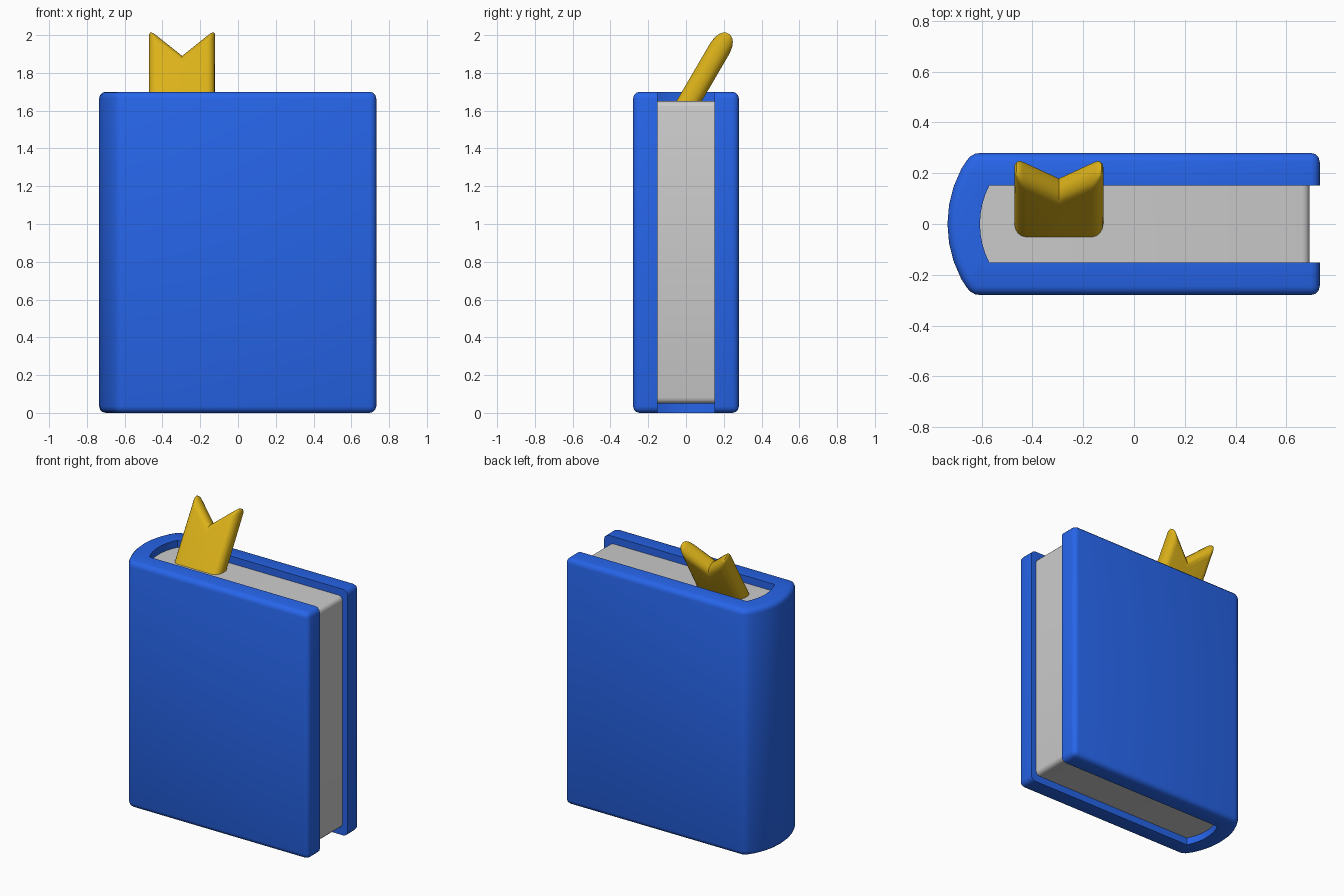
import bpy, bmesh, math
from mathutils import Matrix, Vector

if "Cube" in bpy.data.objects:
    bpy.data.objects.remove(bpy.data.objects["Cube"])


def material(name, rgb):
    m = bpy.data.materials.new(name)
    m.diffuse_color = (*rgb, 1)
    m.use_nodes = True
    m.node_tree.nodes["Principled BSDF"].inputs["Base Color"].default_value = m.diffuse_color
    return m


def finish(bm, name, mat=None):
    bmesh.ops.recalc_face_normals(bm, faces=bm.faces)
    me = bpy.data.meshes.new(name)
    bm.to_mesh(me)
    bm.free()
    ob = bpy.data.objects.new(name, me)
    bpy.context.collection.objects.link(ob)
    if mat:
        me.materials.append(mat)
    bpy.ops.object.select_all(action='DESELECT')
    ob.select_set(True)
    bpy.context.view_layer.objects.active = ob
    bpy.ops.object.shade_smooth_by_angle(angle=math.radians(40))
    return ob


def book_outline(radius, half, x_end, n=8):
    # open U: fore edge -> rounded spine -> fore edge
    a = math.asin(half / radius)
    arc = [(-0.275 - radius * math.cos(t), radius * math.sin(t))
           for t in (-a + 2 * a * i / n for i in range(n + 1))]
    return [(x_end, -half)] + arc + [(x_end, half)]


def prism(points, z0, z1):
    bm = bmesh.new()
    face = bm.faces.new([bm.verts.new((x, y, z0)) for x, y in points])
    ext = bmesh.ops.extrude_face_region(bm, geom=[face], use_keep_orig=True)
    top = [v for v in ext['geom'] if isinstance(v, bmesh.types.BMVert)]
    bmesh.ops.translate(bm, verts=top, vec=(0, 0, z1 - z0))
    bmesh.ops.recalc_face_normals(bm, faces=bm.faces)
    return bm


def bevel(bm, edges, offset, segments):
    bmesh.ops.bevel(bm, geom=edges, offset=offset, offset_type='OFFSET',
                    segments=segments, profile=0.5, affect='EDGES', clamp_overlap=True)


blue = material("cover_blue", (0.02, 0.13, 0.82))
gold = material("bookmark_gold", (0.72, 0.45, 0.01))

# cover: thick U section, rounded on the outside only
X_END, H = 0.732, 1.7
bm = bmesh.new()
outer, inner = [[[bm.verts.new((x, y, z)) for x, y in book_outline(r, h, X_END)]
                 for z in (0, H)] for r, h in ((0.46, 0.28), (0.332, 0.152))]
for i in range(len(outer[0]) - 1):
    j = i + 1
    for a, b in ((outer[0], outer[1]), (outer[1], inner[1]),
                 (inner[1], inner[0]), (inner[0], outer[0])):
        bm.faces.new((a[i], a[j], b[j], b[i]))
for i in (0, -1):
    bm.faces.new((outer[0][i], outer[1][i], inner[1][i], inner[0][i]))
bmesh.ops.recalc_face_normals(bm, faces=bm.faces)
outside = set(outer[0] + outer[1])
round_edges = [e for e in bm.edges if e.calc_face_angle(0) > 0.5 and (
    all(v in outside for v in e.verts)
    or (any(v in outside for v in e.verts) and all(v.co.x > 0.7 for v in e.verts)))]
bevel(bm, round_edges, 0.035, 3)
finish(bm, "cover", blue)

# page block
bm = prism(book_outline(0.335, 0.154, 0.692), 0.05, 1.65)
bevel(bm, [e for e in bm.edges if all(v.co.x > 0.69 for v in e.verts)
           and abs(e.verts[0].co.z - e.verts[1].co.z) < 0.01], 0.03, 3)
finish(bm, "pages")

# bookmark: swallow-tailed ribbon leaning back
T = 0.116
bm = prism([(-0.175, -0.1), (0.175, -0.1), (0.175, 0.43), (0, 0.265), (-0.175, 0.43)],
           -T / 2, T / 2)
bevel(bm, [e for e in bm.edges
           if not all(v.co.y < 0 for v in e.verts)
           and not all(abs(v.co.x) < 0.01 for v in e.verts)], 0.045, 4)
bm.transform(Matrix.Translation(Vector((-0.296, 0.016, 1.65)))
             @ Matrix.Rotation(math.radians(59.7), 4, 'X'))
finish(bm, "bookmark", gold)
